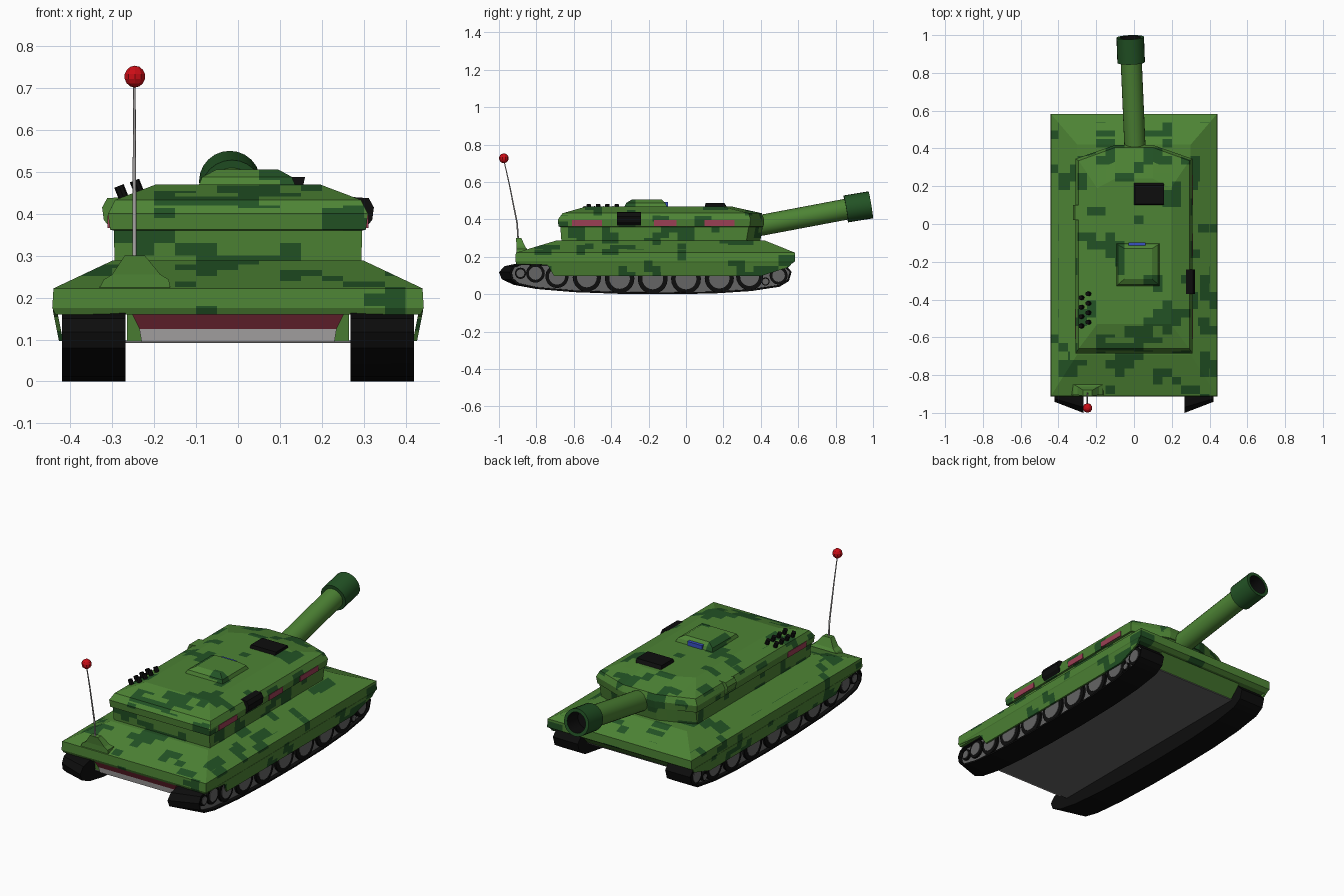
import bpy, bmesh, math
from mathutils import Vector, noise

if "Cube" in bpy.data.objects:
    bpy.data.objects.remove(bpy.data.objects["Cube"])


def material(name, r, g, b):
    m = bpy.data.materials.new(name)
    m.diffuse_color = (r, g, b, 1)
    m.use_nodes = True
    m.node_tree.nodes["Principled BSDF"].inputs["Base Color"].default_value = m.diffuse_color
    return m


GREEN = material("green", 0.075, 0.23, 0.035)
DARK = material("dark_green", 0.016, 0.085, 0.018)
BLACK = material("black", 0.004, 0.004, 0.004)
GREY = material("grey", 0.13, 0.13, 0.13)
SILVER = material("silver", 0.45, 0.43, 0.43)
MAROON = material("maroon", 0.17, 0.02, 0.035)
PINK = material("pink", 0.33, 0.05, 0.09)
RED = material("red", 0.6, 0.004, 0.008)
BLUE = material("blue", 0.04, 0.08, 0.55)


def finish(name, bm, *mats, smooth=None):
    bmesh.ops.recalc_face_normals(bm, faces=bm.faces)
    me = bpy.data.meshes.new(name)
    bm.to_mesh(me)
    bm.free()
    for m in mats:
        me.materials.append(m)
    if smooth:
        me.shade_smooth()
        me.set_sharp_from_angle(angle=math.radians(smooth))
    ob = bpy.data.objects.new(name, me)
    bpy.context.collection.objects.link(ob)
    return ob


def camouflage(bm):
    """Cut the shell into blocks and colour clustered blocks dark."""
    step = Vector((0.05, 0.045, 0.03))
    for axis in range(3):
        vals = [v.co[axis] for v in bm.verts]
        no = Vector((0, 0, 0))
        no[axis] = 1
        k = math.floor(min(vals) / step[axis]) + 1
        while k * step[axis] < max(vals) - 1e-4:
            bmesh.ops.bisect_plane(bm, geom=bm.verts[:] + bm.edges[:] + bm.faces[:],
                                   dist=1e-5, plane_co=no * k * step[axis], plane_no=no)
            k += 1
    for f in bm.faces:
        c = f.calc_center_median()
        cell = [(math.floor(c[i] / step[i]) + 0.5) * step[i] for i in range(3)]
        p = Vector((cell[0] * 8 + 3.3, cell[1] * 10 + 1.7, cell[2] * 12 + 5.1))
        f.material_index = int(noise.noise(p) > 0.23)


def loft(name, rings, mat=GREEN, camo=False):
    bm = bmesh.new()
    rows = [[bm.verts.new(p) for p in ring] for ring in rings]
    n = len(rows[0])
    for a, b in zip(rows, rows[1:]):
        for i in range(n):
            bm.faces.new((a[i], a[(i + 1) % n], b[(i + 1) % n], b[i]))
    bm.faces.new(rows[0])
    bm.faces.new(rows[-1])
    if camo:
        camouflage(bm)
    return finish(name, bm, mat, DARK)


def rect(x0, x1, y0, y1, z):
    return [(x0, y0, z), (x1, y0, z), (x1, y1, z), (x0, y1, z)]


def box(name, x0, x1, y0, y1, z0, z1, mat):
    return loft(name, [rect(x0, x1, y0, y1, z0), rect(x0, x1, y0, y1, z1)], mat)


def rod(name, p, q, r, mat, sides=12, bore=False):
    p, q = Vector(p), Vector(q)
    bm = bmesh.new()
    bmesh.ops.create_cone(bm, cap_ends=True, segments=sides, radius1=r, radius2=r,
                          depth=(q - p).length)
    if bore:
        end = max(bm.faces, key=lambda f: f.calc_center_median().z)
        bmesh.ops.inset_individual(bm, faces=[end], thickness=r * 0.25)
        walls = bmesh.ops.inset_individual(bm, faces=[end], thickness=0.001, depth=-0.1)
        for f in walls["faces"] + [end]:
            f.material_index = 1
    bm.transform((q - p).to_track_quat("Z", "Y").to_matrix().to_4x4())
    bmesh.ops.translate(bm, verts=bm.verts, vec=(p + q) / 2)
    return finish(name, bm, mat, BLACK, smooth=40)


# Hull: deck with sloped glacis, belly between the tracks, nose plates
loft("hull_deck", [rect(-0.435, 0.435, -0.905, 0.56, 0.16),
                   rect(-0.443, 0.443, -0.912, 0.583, 0.175),
                   rect(-0.44, 0.44, -0.91, 0.583, 0.222),
                   rect(-0.30, 0.30, -0.69, 0.42, 0.288)], camo=True)
loft("lower_hull", [rect(-0.265, 0.265, -0.87, 0.48, 0.097),
                    rect(-0.265, 0.265, -0.88, 0.55, 0.165)], GREEN)
box("belly_floor", -0.27, 0.27, -0.87, 0.48, 0.092, 0.098, GREY)
loft("nose_plate_upper", [rect(-0.235, 0.235, -0.887, -0.86, 0.125),
                          rect(-0.255, 0.255, -0.903, -0.86, 0.165)], MAROON)
loft("nose_plate_lower", [rect(-0.23, 0.23, -0.88, -0.86, 0.094),
                          rect(-0.235, 0.235, -0.887, -0.86, 0.125)], SILVER)

# Turret: undercut base, bulged sides, sloped shoulders and wedge face


def turret_ring(z, hx, back, side, tip):
    return [(-hx, back, z), (hx, back, z), (hx, side, z),
            (0.1, tip, z), (-0.1, tip, z), (-hx, side, z)]


loft("turret", [turret_ring(0.27, 0.294, -0.665, 0.32, 0.395),
                turret_ring(0.36, 0.296, -0.672, 0.335, 0.41),
                turret_ring(0.362, 0.305, -0.682, 0.34, 0.415),
                turret_ring(0.40, 0.31, -0.685, 0.345, 0.418),
                turret_ring(0.433, 0.293, -0.66, 0.335, 0.405),
                turret_ring(0.47, 0.195, -0.53, 0.19, 0.24)], camo=True)

# Gun
rod("gun_barrel", (0.008, 0.34, 0.357), (-0.015, 0.87, 0.457), 0.056, GREEN, 24)
rod("gun_muzzle", (-0.015, 0.855, 0.456), (-0.02, 0.988, 0.478), 0.073, DARK, 24, bore=True)

# Roof and side fittings
loft("roof_hatch", [rect(-0.095, 0.138, -0.33, -0.10, 0.465),
                    rect(-0.085, 0.128, -0.32, -0.11, 0.488),
                    rect(-0.05, 0.095, -0.29, -0.13, 0.506)], camo=True)
box("hatch_window", -0.03, 0.06, -0.118, -0.097, 0.47, 0.492, BLUE)
loft("roof_sight", [rect(0.0, 0.155, 0.10, 0.22, 0.465),
                    rect(0.005, 0.16, 0.105, 0.205, 0.488)], BLACK)


def pod(name, s, y0, y1, mat):
    prof = [(0.27, 0.44), (0.312, 0.437), (0.324, 0.415), (0.32, 0.385), (0.303, 0.365), (0.27, 0.365)]
    loft(name, [[(s * x, y, z) for x, z in prof] for y in (y0, y1)], mat)


pod("right_side_pod", 1, -0.37, -0.24, BLACK)
pod("left_side_pod", -1, 0.02, 0.10, GREEN)
for i, (s, y0, y1) in enumerate([(1, -0.61, -0.45), (1, -0.17, -0.05), (1, 0.10, 0.26),
                                 (-1, -0.61, -0.45)]):
    xs = sorted((s * 0.29, s * 0.3115))
    box(f"side_marker_{i}", *xs, y0, y1, 0.366, 0.396, PINK)

# Smoke launchers on the left shoulder, two rows of four
for col, x in enumerate((-0.275, -0.238)):
    for k in range(4):
        y = -0.54 + 0.05 * k + 0.02 * col
        z = 0.435 + 0.35 * (0.293 + x)
        rod(f"smoke_launcher_{col}_{k}", (x + 0.005, y, z - 0.01),
            (x - 0.009, y, z + 0.025), 0.012, BLACK, 8)

# Tracks, road wheels and skirts on both sides
TRACK = [(-1, .118), (-.985, .08), (-.92, .05), (-.8, .028), (-.6, .011), (-.35, .002), (-.1, 0),
         (.15, .004), (.35, .017), (.5, .04), (.55, .07), (.565, .12), (.53, .158), (-.9, .165),
         (-.97, .15)]
WHEELS = [(-0.885, 0.112, 0.03), (-0.805, 0.112, 0.05), (-0.69, 0.095, 0.062),
          (-0.53, 0.09, 0.076), (-0.355, 0.084, 0.079), (-0.178, 0.082, 0.08), (0.0, 0.082, 0.08),
          (0.178, 0.085, 0.078), (0.34, 0.094, 0.072), (0.425, 0.068, 0.022), (0.495, 0.1, 0.048)]
SKIRT = [(-0.905, 0.17), (-0.74, 0.155), (-0.705, 0.097), (0.40, 0.097), (0.55, 0.145), (0.57, 0.17)]
for side, s in (("left", -1), ("right", 1)):
    bm = bmesh.new()
    inner = [bm.verts.new((s * 0.268, y, z)) for y, z in TRACK]
    # the outer edge of the nose is swept back
    outer = [bm.verts.new((s * 0.42, y + 0.45 * max(0, -0.87 - y), z)) for y, z in TRACK]
    n = len(TRACK)
    for i in range(n):
        j = (i + 1) % n
        bm.faces.new((inner[i], inner[j], outer[j], outer[i]))
    bm.faces.new(inner)
    face = bm.faces.new(outer)
    bmesh.ops.recalc_face_normals(bm, faces=bm.faces)
    bmesh.ops.inset_individual(bm, faces=[face], thickness=0.009)
    bmesh.ops.inset_individual(bm, faces=[face], thickness=0.001, depth=-0.02)
    face.material_index = 1
    finish(f"{side}_track", bm, BLACK, GREY, smooth=35)
    for k, (y, z, r) in enumerate(WHEELS):
        rod(f"{side}_wheel_tyre_{k}", (s * 0.39, y, z), (s * 0.412, y, z), r, BLACK, 20)
        rod(f"{side}_wheel_hub_{k}", (s * 0.39, y, z), (s * 0.415, y, z), r * 0.7, GREY, 20)
    loft(f"{side}_skirt", [[(s * (x + 0.2 * (z - 0.097)), y, z) for y, z in SKIRT]
                           for x in (0.417, 0.427)], camo=True)

# Antenna: stepped foot, curved whip, ball
loft("antenna_base", [rect(-0.335, -0.16, -0.905, -0.845, 0.215),
                      rect(-0.32, -0.165, -0.905, -0.85, 0.243),
                      rect(-0.30, -0.185, -0.905, -0.86, 0.255),
                      rect(-0.27, -0.222, -0.91, -0.88, 0.30)])
cu = bpy.data.curves.new("antenna_whip", "CURVE")
cu.dimensions = "3D"
cu.bevel_depth = 0.005
cu.bevel_resolution = 1
sp = cu.splines.new("POLY")
PATH = [(-0.897, 0.29, 1), (-0.903, 0.38, 0.95), (-0.923, 0.48, 0.85),
        (-0.943, 0.58, 0.75), (-0.963, 0.67, 0.6), (-0.975, 0.72, 0.6)]
sp.points.add(len(PATH) - 1)
for pt, (y, z, r) in zip(sp.points, PATH):
    pt.co = (-0.247, y, z, 1)
    pt.radius = r
cu.materials.append(SILVER)
bpy.context.collection.objects.link(bpy.data.objects.new("antenna_whip", cu))
bm = bmesh.new()
bmesh.ops.create_uvsphere(bm, u_segments=10, v_segments=7, radius=0.026)
bmesh.ops.translate(bm, verts=bm.verts, vec=(-0.246, -0.974, 0.727))
finish("antenna_ball", bm, RED)
